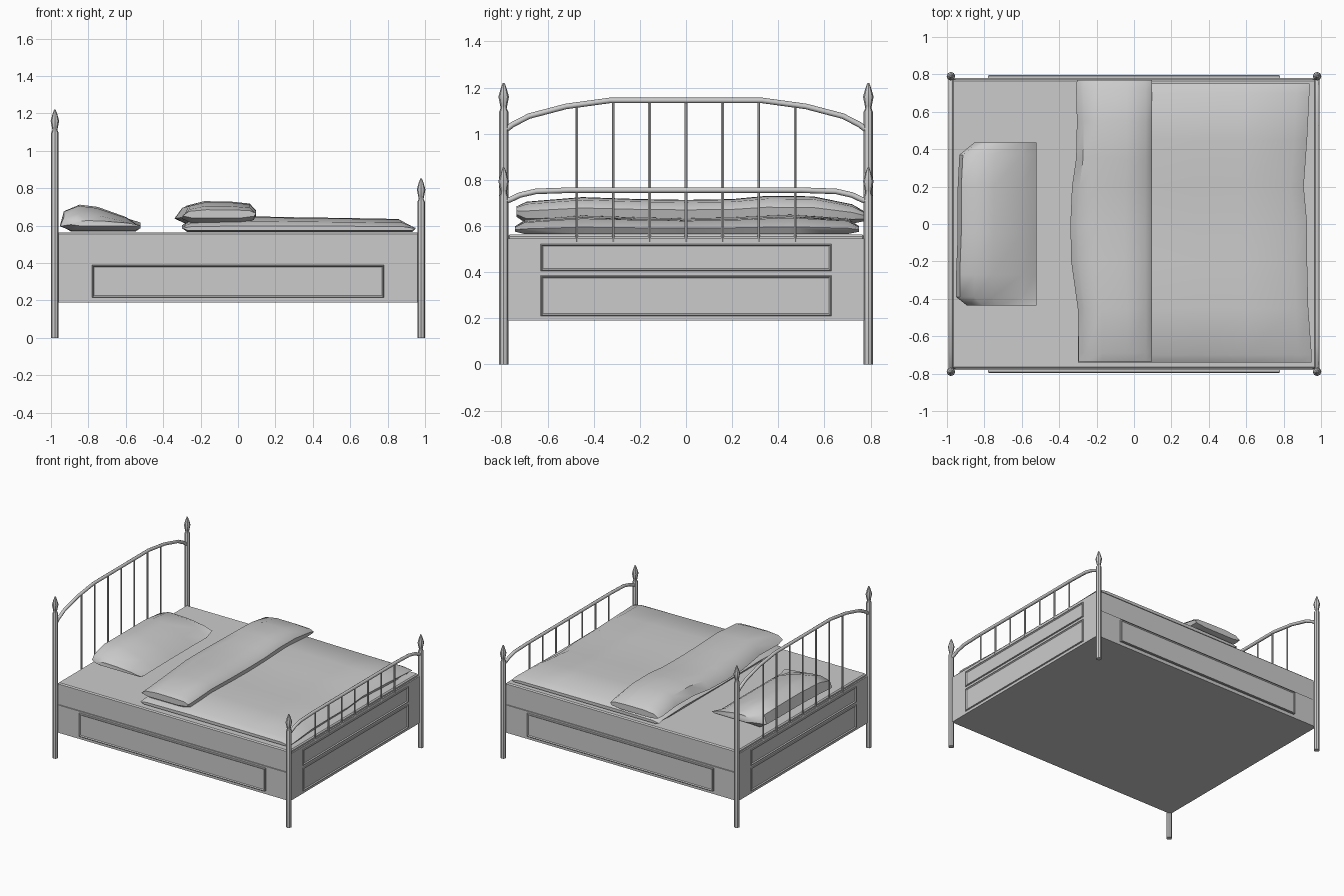
import bpy, bmesh, math
from mathutils import Vector

if "Cube" in bpy.data.objects:
    bpy.data.objects.remove(bpy.data.objects["Cube"])


def finish(name, bm, smooth=None):
    bmesh.ops.recalc_face_normals(bm, faces=bm.faces)
    me = bpy.data.meshes.new(name)
    bm.to_mesh(me)
    bm.free()
    ob = bpy.data.objects.new(name, me)
    bpy.context.collection.objects.link(ob)
    if smooth:
        bpy.ops.object.select_all(action='DESELECT')
        ob.select_set(True)
        bpy.context.view_layer.objects.active = ob
        bpy.ops.object.shade_smooth_by_angle(angle=math.radians(smooth))
    return ob


def cube_bm(lo, hi):
    bm = bmesh.new()
    bmesh.ops.create_cube(bm, size=1)
    for v in bm.verts:
        v.co = Vector([(a + b) / 2 + c * (b - a) for a, b, c in zip(lo, hi, v.co)])
    bm.normal_update()
    return bm


def box(name, lo, hi, bevel=0):
    bm = cube_bm(lo, hi)
    if bevel:
        bmesh.ops.bevel(bm, geom=bm.edges[:], offset=bevel, segments=1, affect='EDGES')
    return finish(name, bm)


def panel(name, lo, hi, out):
    """Raised moulding with a recessed field on the outward face."""
    bm = cube_bm(lo, hi)
    face = [f for f in bm.faces if f.normal.dot(Vector(out)) > 0.9]
    bmesh.ops.inset_region(bm, faces=face, thickness=0.006, depth=0.004)
    bmesh.ops.inset_region(bm, faces=face, thickness=0.008, depth=-0.008)
    return finish(name, bm)


def bridge(bm, rings):
    n = len(rings[0])
    for a, b in zip(rings, rings[1:]):
        for i in range(n):
            j = (i + 1) % n
            bm.faces.new((a[i], a[j], b[j], b[i]))
    bm.faces.new(rings[0])
    bm.faces.new(rings[-1][::-1])


def lathe(name, x, y, profile, sides=8):
    bm = bmesh.new()
    rings = [[bm.verts.new((x + r * math.cos(math.tau * i / sides),
                            y + r * math.sin(math.tau * i / sides), z))
              for i in range(sides)] for r, z in profile]
    bridge(bm, rings)
    return finish(name, bm, 40)


def rail(name, x, path, r, sides=8):
    """Round bar swept along (y, z) points in the plane at x."""
    bm = bmesh.new()
    rings = []
    for k, (y, z) in enumerate(path):
        a, b = path[max(k - 1, 0)], path[min(k + 1, len(path) - 1)]
        t = Vector((b[0] - a[0], b[1] - a[1])).normalized()
        ring = []
        for i in range(sides):
            c, s = math.cos(math.tau * i / sides) * r, math.sin(math.tau * i / sides) * r
            ring.append(bm.verts.new((x + c, y - t.y * s, z + t.x * s)))
        rings.append(ring)
    bridge(bm, rings)
    return finish(name, bm, 50)


def loft(name, profile, sections, x_fix, z_fix):
    """Soft shape: (x, z) profile repeated along y, scaled about (x_fix, z_fix)."""
    bm = bmesh.new()
    rings = [[bm.verts.new((x_fix + (x - x_fix) * sx, y, z_fix + dz + (z - z_fix) * sz))
              for x, z in profile] for y, sx, sz, dz in sections]
    bridge(bm, rings)
    return finish(name, bm, 45)


# Base, mattress and end boards
box("bed_base", (-0.97, -0.78, 0.19), (0.97, 0.78, 0.40))
box("mattress", (-0.972, -0.772, 0.39), (0.972, 0.772, 0.563), 0.008)

# Posts, end boards, curved rails and spindles at head and foot
ends = {
    "head": (-1, 1.22, [(0.79, 1.01), (0.75, 1.04), (0.68, 1.076), (0.52, 1.118), (0.33, 1.144)]),
    "foot": (1, 0.853, [(0.79, 0.705), (0.76, 0.715), (0.72, 0.734), (0.65, 0.75), (0.5, 0.755)]),
}
for end, (s, top, half) in ends.items():
    x = s * 0.979
    for side, y in (("front", -0.79), ("back", 0.79)):
        lathe(f"{end}_post_{side}", x, y, [
            (0.020, 0), (0.020, top - 0.125), (0.013, top - 0.11), (0.015, top - 0.10),
            (0.023, top - 0.06), (0.013, top - 0.025), (0.004, top)])
    xs = sorted((s * 0.955, s * 0.982))
    box(f"{end}_board", (xs[0], -0.775, 0.19), (xs[1], 0.775, 0.545))
    px = sorted((s * 0.975, s * 0.986))
    for label, z0, z1 in (("upper", 0.405, 0.522), ("lower", 0.21, 0.385)):
        panel(f"{end}_panel_{label}", (px[0], -0.63, z0), (px[1], 0.63, z1), (s, 0, 0))
    path = [(-y, z) for y, z in half] + half[::-1]
    rail(f"{end}_rail", x, path, 0.012)
    for i in range(-3, 4):
        y = i * 0.158
        z_top = half[-1][1]
        if abs(y) > half[-1][0]:
            (y1, z1), (y0, z0) = half[-2], half[-1]
            z_top = z0 + (z1 - z0) * (abs(y) - y0) / (y1 - y0)
        lathe(f"{end}_spindle", x, y, [(0.0065, 0.53), (0.0065, z_top)], 6)

# Side panels
for name, s in (("front", -1), ("back", 1)):
    ys = sorted((s * 0.775, s * 0.792))
    panel(f"side_panel_{name}", (-0.78, ys[0], 0.215), (0.78, ys[1], 0.388), (0, s, 0))

# Pillow leaning towards the head
loft("pillow",
     [(-0.90, 0.568), (-0.96, 0.605), (-0.94, 0.68), (-0.86, 0.712), (-0.76, 0.70),
      (-0.60, 0.645), (-0.52, 0.59), (-0.55, 0.568)],
     [(-0.435, 0.85, 0.2, 0.03), (-0.39, 0.98, 0.62, 0.005), (-0.27, 0.98, 0.95, 0),
      (-0.05, 0.96, 1, 0), (0.2, 0.96, 1, 0), (0.37, 0.94, 0.9, 0), (0.435, 0.76, 0.35, 0.04)],
     -0.52, 0.568)

# Duvet lying on the mattress
loft("duvet",
     [(-0.27, 0.565), (-0.30, 0.60), (-0.25, 0.63), (0.1, 0.645), (0.35, 0.64), (0.6, 0.637),
      (0.88, 0.632), (0.95, 0.595), (0.93, 0.565)],
     [(-0.74, 1.0, 0.3, 0.01), (-0.70, 1.0, 0.75, 0), (-0.45, 0.985, 1.0, 0), (-0.2, 0.98, 0.9, 0),
      (0.0, 0.98, 0.85, 0), (0.2, 0.965, 0.9, 0), (0.45, 0.98, 1.05, 0), (0.70, 0.99, 0.85, 0),
      (0.75, 0.99, 0.3, 0.01)],
     -0.27, 0.565)

# Turned-back fold of the duvet
loft("duvet_fold",
     [(-0.28, 0.61), (-0.34, 0.64), (-0.30, 0.70), (-0.20, 0.722), (-0.05, 0.72), (0.06, 0.71),
      (0.096, 0.675), (0.085, 0.635), (0.0, 0.61)],
     [(-0.735, 0.90, 0.4, 0.03), (-0.69, 0.90, 0.85, 0.0), (-0.45, 0.91, 1.0, 0.003), (-0.2, 0.99, 0.95, 0),
      (0.0, 1.0, 0.92, 0), (0.2, 0.98, 0.95, 0), (0.35, 0.93, 1.05, 0.003), (0.55, 0.92, 1.03, 0.003),
      (0.72, 0.93, 0.75, 0.0), (0.77, 0.92, 0.4, 0.01)],
     0.096, 0.61)
